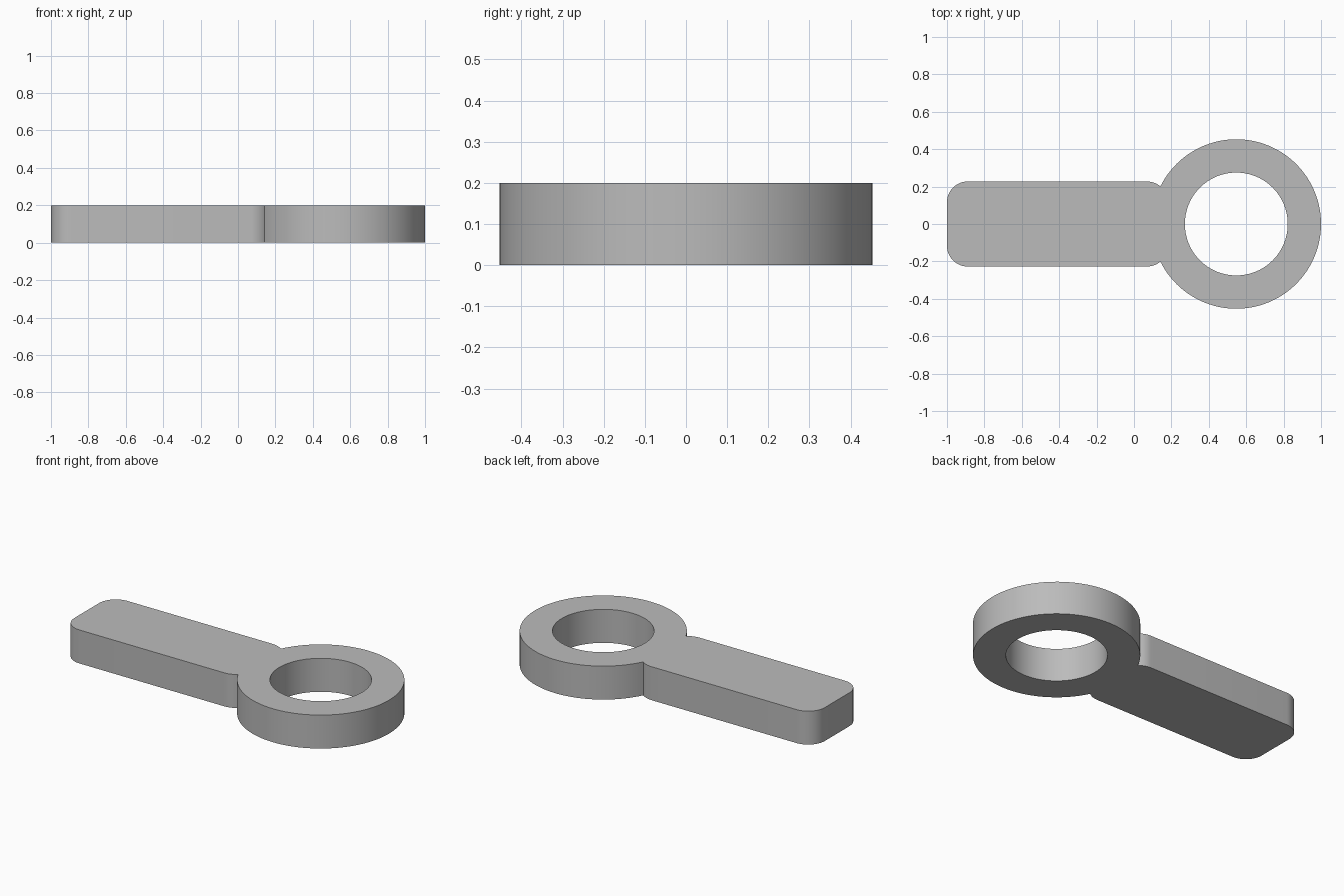
import bpy, bmesh
from math import sin, cos, pi, atan2, acos, hypot
from mathutils import Vector

cube = bpy.data.objects.get("Cube")
if cube:
    bpy.data.objects.remove(cube, do_unlink=True)

HEIGHT = 0.2
RING_X, RING_R, HOLE_R = 0.547, 0.453, 0.275
BAR_HALF, CORNER_R = 0.227, 0.11
BAR_LEFT, BAR_RIGHT = -1.0, 0.18


def arc(cx, cy, r, start, end, steps):
    return [Vector((cx + r * cos(start + (end - start) * i / steps),
                    cy + r * sin(start + (end - start) * i / steps), 0))
            for i in range(steps + 1)]


# Point where the bar's rounded end corner meets the ring
corner_y = BAR_HALF - CORNER_R
corner_x = BAR_RIGHT - CORNER_R
dx, dy = corner_x - RING_X, corner_y
dist = hypot(dx, dy)
spread = acos((RING_R**2 + dist**2 - CORNER_R**2) / (2 * RING_R * dist))
meet = atan2(dy, dx) - spread
meet_x, meet_y = RING_X + RING_R * cos(meet), RING_R * sin(meet)
corner_end = atan2(meet_y - corner_y, meet_x - corner_x)

# Outline: ring rim, then the rounded bar, counter-clockwise
left_x = BAR_LEFT + CORNER_R
outline = arc(RING_X, 0, RING_R, -meet, meet, 96)
outline += arc(corner_x, corner_y, CORNER_R, corner_end, pi / 2, 8)[1:]
outline += arc(left_x, corner_y, CORNER_R, pi / 2, pi, 12)
outline += arc(left_x, -corner_y, CORNER_R, pi, 1.5 * pi, 12)
outline += arc(corner_x, -corner_y, CORNER_R, -pi / 2, -corner_end, 8)[:-1]
hole = arc(RING_X, 0, HOLE_R, 0, 2 * pi, 96)[:-1]

# Fill the outline around the hole and extrude it
bm = bmesh.new()
for loop in (outline, hole):
    verts = [bm.verts.new(p) for p in loop]
    for a, b in zip(verts, verts[1:] + verts[:1]):
        bm.edges.new((a, b))
bmesh.ops.triangle_fill(bm, use_beauty=True, use_dissolve=False, edges=bm.edges[:])
top = bmesh.ops.extrude_face_region(bm, geom=bm.faces[:], use_keep_orig=True)
bmesh.ops.translate(bm, vec=(0, 0, HEIGHT),
                    verts=[g for g in top["geom"] if isinstance(g, bmesh.types.BMVert)])
bmesh.ops.recalc_face_normals(bm, faces=bm.faces[:])
mesh = bpy.data.meshes.new("ring_handle")
bm.to_mesh(mesh)
bm.free()

ring_handle = bpy.data.objects.new("ring_handle", mesh)
bpy.context.collection.objects.link(ring_handle)

# Plain grey finish
grey = bpy.data.materials.new("plain_grey")
grey.use_nodes = True
colour = (0.5, 0.5, 0.5, 1)
grey.diffuse_color = colour
grey.node_tree.nodes["Principled BSDF"].inputs["Base Color"].default_value = colour
mesh.materials.append(grey)

# Smooth the curved walls, keep the rims sharp
bpy.ops.object.select_all(action="DESELECT")
ring_handle.select_set(True)
bpy.context.view_layer.objects.active = ring_handle
bpy.ops.object.shade_smooth_by_angle(angle=pi / 6)
